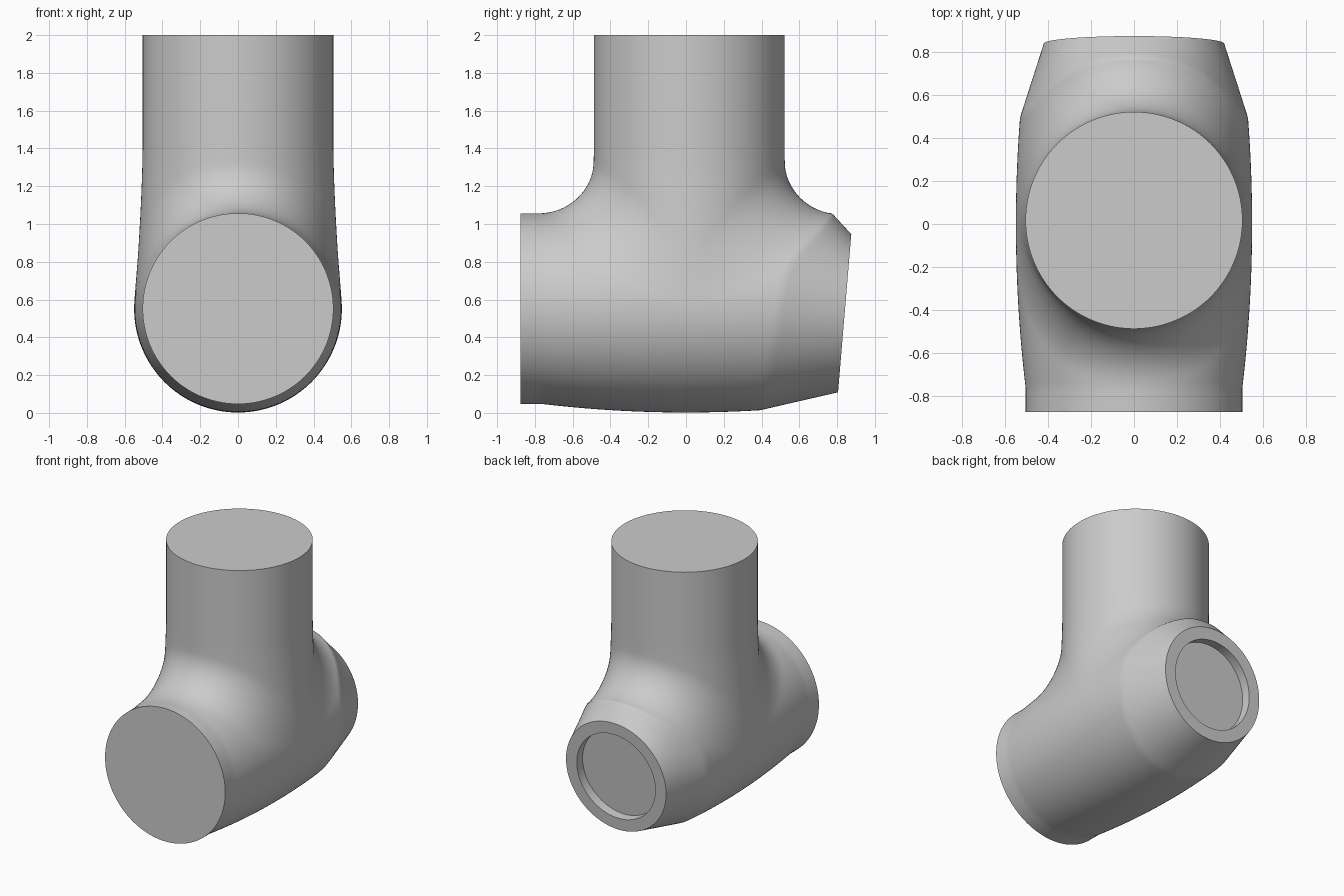
import bpy, bmesh, math
from mathutils import Vector, Matrix

cube = bpy.data.objects.get("Cube")
if cube:
    bpy.data.objects.remove(cube, do_unlink=True)

# Main dimensions
PIPE_R = 0.505
BULGE = 0.045
AXIS_Z = 0.552
BRANCH_Y = 0.017
FILLET = 0.24
FRONT_Y, TOP_Z = -0.875, 2.0
CAP = Vector((0, 0.84, 0.5275))           # tilted rear end
CAP_N = Vector((0, 0.835, -0.07)).normalized()
CAP_UP = Vector((0, 0.07, 0.835)).normalized()
CAP_R, RECESS_R, RECESS_DEPTH = 0.42, 0.33, 0.07


def run_distance(p):
    """Barrel-shaped horizontal run, narrowed to the tilted rear end."""
    barrel = math.hypot(p.x, p.z - AXIS_Z) - PIPE_R - BULGE * max(0, 1 - (p.y / 0.76) ** 2)
    rel = p - CAP
    h = rel.dot(CAP_N)
    radial = rel - h * CAP_N
    rho = max(radial.length, 1e-6)
    slope = 0.32 + 0.6 * max(0, radial.dot(CAP_UP) / rho) ** 4
    cone = (rho - CAP_R + slope * min(h, 0.04)) / math.sqrt(1 + slope * slope)
    return max(barrel, cone)


def branch_distance(p):
    """Upright branch, flared slightly towards the run."""
    t = min(1, max(0, (1.4 - p.z) / 0.85))
    tube = math.hypot(p.x, p.y - BRANCH_Y) - PIPE_R - BULGE * t ** 1.5
    return max(tube, AXIS_Z - p.z)


def tee_distance(p):
    """Union of run and branch with a round fillet that fades at the sides."""
    a, b = run_distance(p), branch_distance(p)
    span = math.hypot(p.x, p.z - AXIS_Z) * math.hypot(p.x, p.y - BRANCH_Y)
    facing = p.x * p.x / max(span, 1e-6)
    r = FILLET * max(0, 1 - facing * facing)
    if a < r and b < r:
        return r - math.hypot(r - a, r - b)
    return min(a, b)


def settle(p, steps=3):
    """Move a point onto the tee surface."""
    eps = 0.002
    for _ in range(steps):
        f = tee_distance(p)
        g = Vector([(tee_distance(p + eps * axis) - f) / eps
                    for axis in Matrix.Identity(3)])
        if g.length_squared < 0.05:
            break
        move = g * (f / g.length_squared)
        if move.length > 0.12:
            move *= 0.12 / move.length
        p = p - move
    return p


def add_cylinder(bm, start, end, radius):
    axis = end - start
    m = Matrix.Translation((start + end) / 2) @ axis.to_track_quat('Z', 'Y').to_matrix().to_4x4()
    bmesh.ops.create_cone(bm, cap_ends=True, segments=96, radius1=radius,
                          radius2=radius, depth=axis.length, matrix=m)


def cut(bm, point, normal):
    """Trim everything beyond a plane and return the open rim."""
    geom = bm.verts[:] + bm.edges[:] + bm.faces[:]
    res = bmesh.ops.bisect_plane(bm, geom=geom, dist=1e-5, plane_co=point,
                                 plane_no=normal, clear_outer=True)
    return [e for e in res["geom_cut"] if isinstance(e, bmesh.types.BMEdge)]


# Rough tee from two cylinders, merged into one even skin
bm = bmesh.new()
add_cylinder(bm, Vector((0, -1, AXIS_Z)), Vector((0, 1.05, AXIS_Z)), 0.53)
add_cylinder(bm, Vector((0, BRANCH_Y, AXIS_Z)), Vector((0, BRANCH_Y, 2.15)), PIPE_R)
mesh = bpy.data.meshes.new("pipe_tee")
bm.to_mesh(mesh)
bm.free()
tee = bpy.data.objects.new("pipe_tee", mesh)
bpy.context.collection.objects.link(tee)
remesh = tee.modifiers.new("skin", 'REMESH')
remesh.mode = 'VOXEL'
remesh.voxel_size = 0.025
deps = bpy.context.evaluated_depsgraph_get()
skin = bpy.data.meshes.new_from_object(tee.evaluated_get(deps))
tee.modifiers.clear()

# Relax the skin onto the filleted surface
bm = bmesh.new()
bm.from_mesh(skin)
body = [v for v in bm.verts if v.co.y > -0.95 and v.co.z < 2.08
        and (v.co - CAP).dot(CAP_N) < 0.1]
for _ in range(3):
    for v in body:
        v.co = settle(v.co.copy())
    bmesh.ops.smooth_vert(bm, verts=body, factor=0.5, use_axis_x=True,
                          use_axis_y=True, use_axis_z=True)
for v in body:
    v.co = settle(v.co.copy())

# Flat front and top ends
for point, normal in ((Vector((0, FRONT_Y, 0)), Vector((0, -1, 0))),
                      (Vector((0, 0, TOP_Z)), Vector((0, 0, 1)))):
    bmesh.ops.edgeloop_fill(bm, edges=cut(bm, point, normal))

# Tilted rear end with a round recess
rim = cut(bm, CAP, CAP_N)
place = Matrix.Translation(CAP) @ CAP_N.to_track_quat('Z', 'Y').to_matrix().to_4x4()
ring = bmesh.ops.create_circle(bm, segments=64, radius=RECESS_R, matrix=place)["verts"]
inner = list({e for v in ring for e in v.link_edges})
bmesh.ops.triangle_fill(bm, edges=rim + inner, normal=CAP_N, use_beauty=True)
wall = bmesh.ops.extrude_edge_only(bm, edges=inner)["geom"]
floor = [g for g in wall if isinstance(g, bmesh.types.BMVert)]
bmesh.ops.translate(bm, verts=floor, vec=-CAP_N * RECESS_DEPTH)
bmesh.ops.edgeloop_fill(bm, edges=[g for g in wall if isinstance(g, bmesh.types.BMEdge)
                                   and all(v in floor for v in g.verts)])
bmesh.ops.recalc_face_normals(bm, faces=bm.faces[:])
bm.to_mesh(mesh)
bm.free()
bpy.data.meshes.remove(skin)

# Single grey finish
grey = bpy.data.materials.new("light_grey")
grey.use_nodes = True
colour = (0.6, 0.6, 0.6, 1)
grey.diffuse_color = colour
grey.node_tree.nodes["Principled BSDF"].inputs["Base Color"].default_value = colour
mesh.materials.clear()
mesh.materials.append(grey)

bpy.ops.object.select_all(action='DESELECT')
tee.select_set(True)
bpy.context.view_layer.objects.active = tee
bpy.ops.object.shade_smooth_by_angle(angle=math.radians(40))
